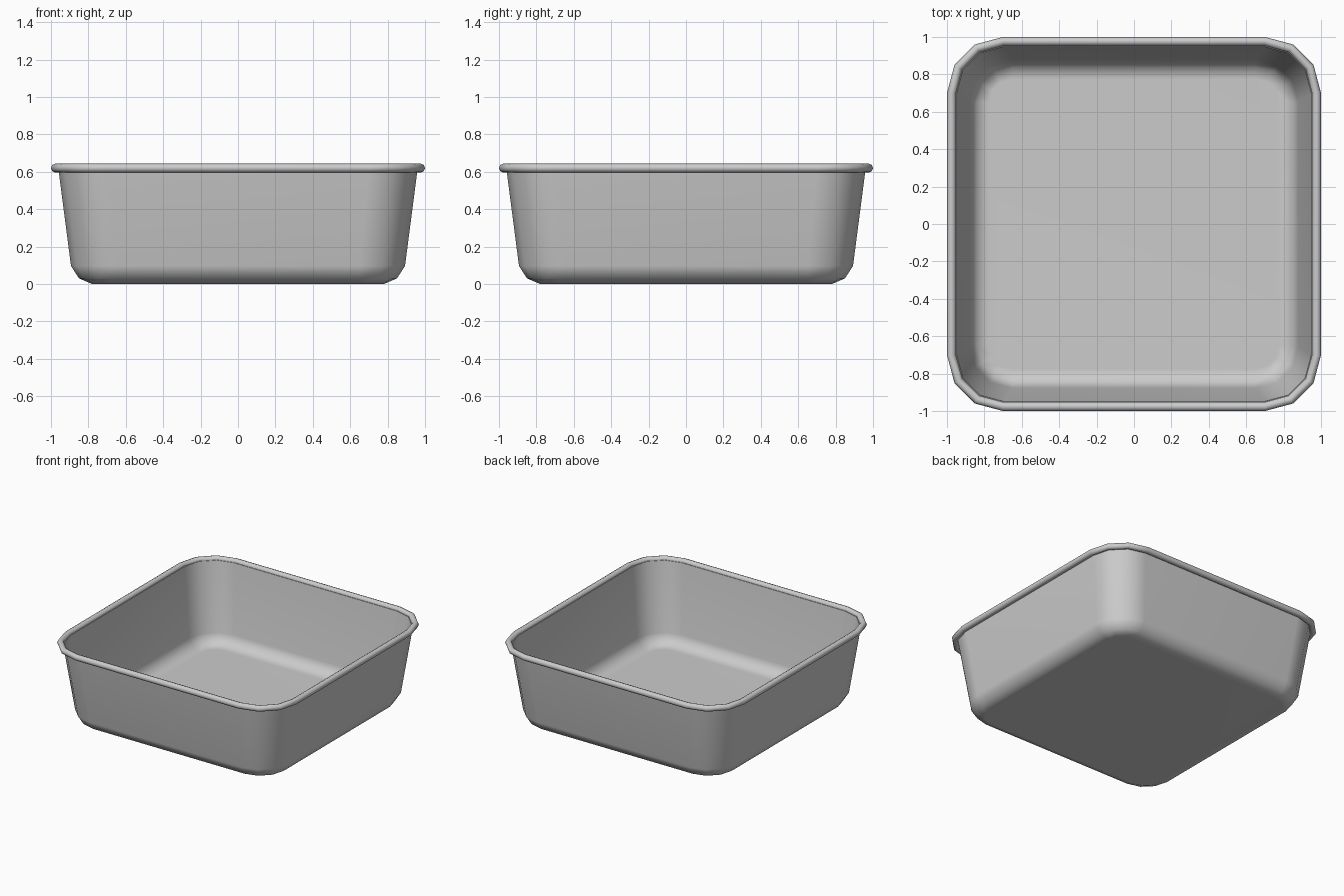
import bpy, math

if "Cube" in bpy.data.objects:
    bpy.data.objects.remove(bpy.data.objects["Cube"])


def ring(half, centre, z):
    """Rounded square: corner arcs of three segments about +-centre."""
    r = half - centre
    pts = []
    for k, (sx, sy) in enumerate(((1, 1), (-1, 1), (-1, -1), (1, -1))):
        for i in range(4):
            a = math.radians(90 * k + 30 * i)
            pts.append((sx * centre + r * math.cos(a), sy * centre + r * math.sin(a), z))
    return pts


def loft(name, profile, closed):
    """Skin a list of (half, centre, z) rings; cap the ends or close the loop."""
    n, m = 16, len(profile)
    verts = [p for row in profile for p in ring(*row)]
    faces = []
    for j in range(m if closed else m - 1):
        a, b = j * n, (j + 1) % m * n
        for i in range(n):
            k = (i + 1) % n
            faces.append((a + i, a + k, b + k, b + i))
    if not closed:
        faces.append(tuple(reversed(range(n))))
        faces.append(tuple(range((m - 1) * n, m * n)))
    mesh = bpy.data.meshes.new(name)
    mesh.from_pydata(verts, [], faces)
    obj = bpy.data.objects.new(name, mesh)
    bpy.context.collection.objects.link(obj)
    bpy.ops.object.select_all(action='DESELECT')
    obj.select_set(True)
    bpy.context.view_layer.objects.active = obj
    bpy.ops.object.shade_smooth_by_angle(angle=math.radians(60))
    wn = obj.modifiers.new("weighted_normals", 'WEIGHTED_NORMAL')
    wn.keep_sharp = True
    return obj


# Pan body: outside from the base up, over the lip, then down the inside
loft("pan_body", [
    (0.78, 0.65, 0.0), (0.85, 0.65, 0.03), (0.893, 0.65, 0.097), (0.961, 0.70, 0.62),
    (0.948, 0.70, 0.62), (0.878, 0.65, 0.10), (0.838, 0.65, 0.043), (0.775, 0.65, 0.015),
], closed=False)

# Rolled rim: eight-sided bead around the lip
rim = []
for i in range(8):
    a = math.radians(45 * i)
    rim.append((0.976 + 0.024 * math.cos(a), 0.70, 0.62 + 0.024 * math.sin(a)))
loft("rolled_rim", rim, closed=True)
